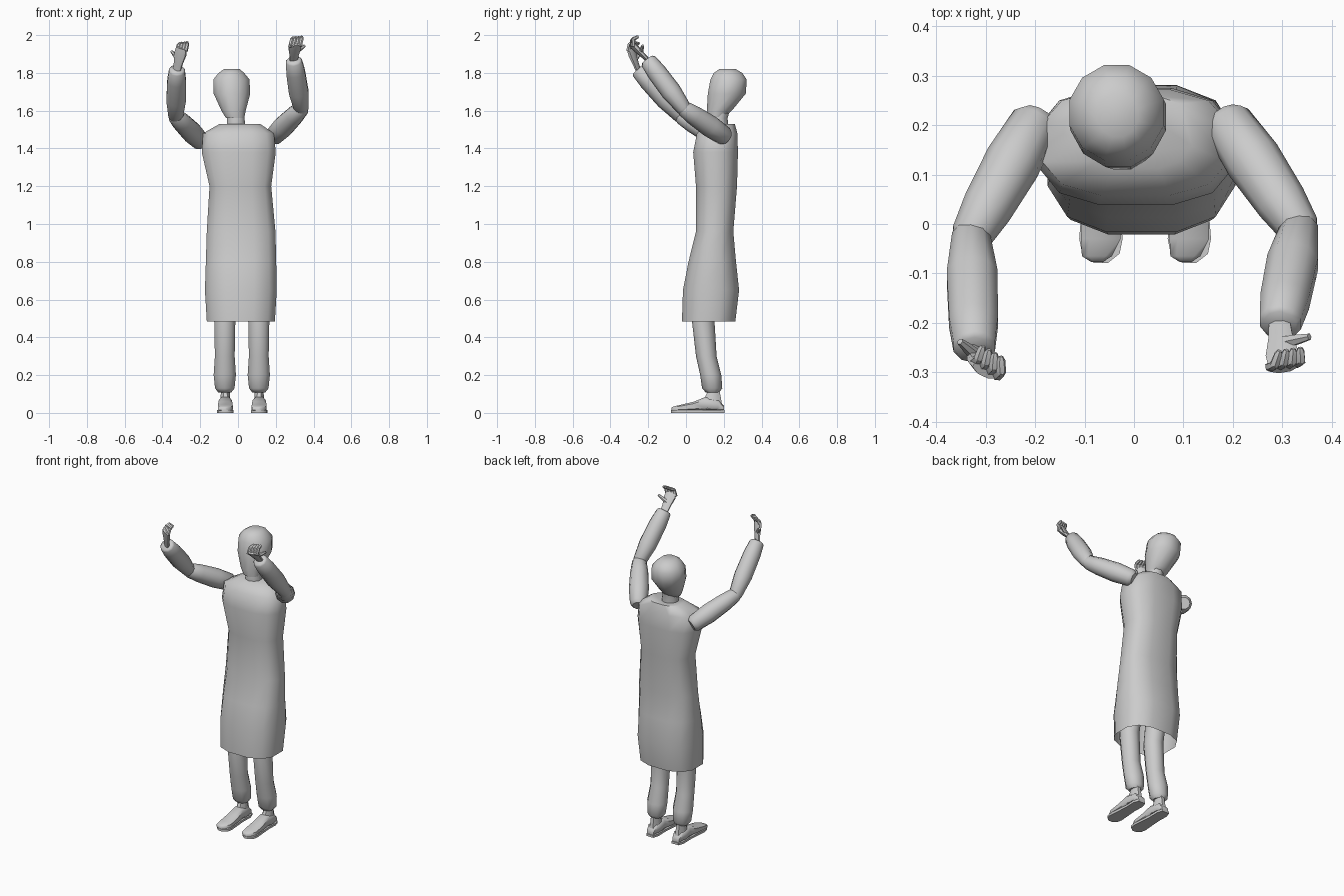
import bpy, bmesh, math
from mathutils import Vector

if "Cube" in bpy.data.objects:
    bpy.data.objects.remove(bpy.data.objects["Cube"], do_unlink=True)

grey = bpy.data.materials.new("plain grey")
grey.use_nodes = True
grey.diffuse_color = (0.6, 0.6, 0.6, 1)
grey.node_tree.nodes["Principled BSDF"].inputs["Base Color"].default_value = (0.6, 0.6, 0.6, 1)

X, Y, Z = Vector((1, 0, 0)), Vector((0, 1, 0)), Vector((0, 0, 1))


def loft(name, rings, u, v, sides=12, power=1.0, caps=(True, True), turn=0.5):
    """Skin elliptical rings (centre, half size on u, half size on v)."""
    bm = bmesh.new()
    loops = []
    for c, a, b in rings:
        loop = []
        for i in range(sides):
            t = 2 * math.pi * (i + turn) / sides
            cu, sv = math.cos(t), math.sin(t)
            cu = math.copysign(abs(cu) ** power, cu)
            sv = math.copysign(abs(sv) ** power, sv)
            loop.append(bm.verts.new(Vector(c) + u * a * cu + v * b * sv))
        loops.append(loop)
    for lo, hi in zip(loops, loops[1:]):
        for i in range(sides):
            j = (i + 1) % sides
            bm.faces.new((lo[i], lo[j], hi[j], hi[i]))
    if caps[0]:
        bm.faces.new(loops[0][::-1])
    if caps[1]:
        bm.faces.new(loops[-1])
    bmesh.ops.recalc_face_normals(bm, faces=bm.faces)
    me = bpy.data.meshes.new(name)
    bm.to_mesh(me)
    bm.free()
    me.materials.append(grey)
    ob = bpy.data.objects.new(name, me)
    bpy.context.collection.objects.link(ob)
    bpy.ops.object.select_all(action='DESELECT')
    ob.select_set(True)
    bpy.context.view_layer.objects.active = ob
    bpy.ops.object.shade_smooth_by_angle(angle=math.radians(50))
    return ob


def limb(name, start, end, profile, side=X, flat=1.0, sides=10):
    """Round limb from start to end; profile holds (fraction, radius)."""
    start, end = Vector(start), Vector(end)
    d = (end - start).normalized()
    u = (side - d * side.dot(d)).normalized()
    rings = [(start.lerp(end, f), r, r * flat) for f, r in profile]
    return loft(name, rings, u, d.cross(u), sides)


def column(name, levels, **kw):
    """Upright body; each level is z, x min, x max, y min, y max."""
    rings = [(((x0 + x1) / 2, (y0 + y1) / 2, z), (x1 - x0) / 2, (y1 - y0) / 2)
             for z, x0, x1, y0, y1 in levels]
    return loft(name, rings, X, Y, **kw)


# Robe, open at the hem
robe = column("robe", [
    (0.485, -0.17, 0.20, -0.025, 0.265), (0.65, -0.18, 0.21, -0.02, 0.285),
    (0.80, -0.175, 0.207, 0.01, 0.268), (0.96, -0.17, 0.203, 0.05, 0.253),
    (1.20, -0.155, 0.18, 0.05, 0.273), (1.38, -0.197, 0.205, 0.035, 0.278),
    (1.48, -0.19, 0.195, 0.055, 0.275), (1.53, -0.10, 0.12, 0.11, 0.26)],
    power=0.75, caps=(False, True))

# Neck and head
column("neck", [(1.48, -0.065, 0.045, 0.13, 0.23), (1.56, -0.06, 0.037, 0.12, 0.22),
                (1.63, -0.06, 0.035, 0.14, 0.24)], sides=10)
column("head", [
    (1.56, -0.065, 0.035, 0.115, 0.20), (1.60, -0.09, 0.043, 0.108, 0.245),
    (1.69, -0.132, 0.068, 0.112, 0.32), (1.765, -0.134, 0.064, 0.126, 0.325),
    (1.80, -0.105, 0.035, 0.145, 0.30), (1.82, -0.075, 0.01, 0.175, 0.265)])

# Arms and hands, raised at slightly different heights
arms = {
    "left": dict(shoulder=(0.19, 0.205, 1.465), elbow=(0.335, -0.01, 1.61),
                 wrist=(0.295, -0.205, 1.87), knuckle=(0.302, -0.285, 1.95),
                 tip=(0.315, -0.268, 1.99), thumb=(0.355, -0.228, 1.945), across=(1, 0.15, 0.1)),
    "right": dict(shoulder=(-0.20, 0.205, 1.44), elbow=(-0.33, -0.025, 1.57),
                  wrist=(-0.323, -0.255, 1.82), knuckle=(-0.30, -0.293, 1.925),
                  tip=(-0.288, -0.272, 1.96), thumb=(-0.352, -0.238, 1.915), across=(0.85, -0.5, 0.1)),
}
for side, a in arms.items():
    p = {k: Vector(val) for k, val in a.items()}
    limb(side + "_upper_arm", p["shoulder"], p["elbow"],
         [(-0.06, 0.035), (0.0, 0.05), (0.35, 0.058), (0.75, 0.052), (1.0, 0.042), (1.08, 0.025)])
    limb(side + "_forearm", p["elbow"], p["wrist"],
         [(-0.05, 0.03), (0.0, 0.04), (0.35, 0.054), (0.75, 0.052), (0.97, 0.044), (1.0, 0.035)])
    across = p["across"].normalized()
    limb(side + "_palm", p["wrist"].lerp(p["knuckle"], -0.2), p["knuckle"],
         [(0, 0.022), (0.4, 0.026), (0.8, 0.036), (1.05, 0.032)], across, 0.5, 8)
    for i in range(4):
        shift = across * (i - 1.5) * 0.018
        bend = p["knuckle"].lerp(p["tip"], 0.7) + Y * -0.008 + shift
        limb(f"{side}_finger_{i + 1}", p["knuckle"] + shift - Z * 0.012, bend,
             [(0, 0.011), (1, 0.010), (1.15, 0.006)], across, sides=6)
        limb(f"{side}_fingertip_{i + 1}", bend, p["tip"] + shift * 0.8 + Y * 0.012,
             [(0, 0.010), (0.8, 0.009), (1.1, 0.005)], across, sides=6)
    limb(side + "_thumb", p["wrist"].lerp(p["knuckle"], 0.45), p["thumb"],
         [(0, 0.014), (0.6, 0.011), (1, 0.007)], Y, sides=6)

# Legs and feet
for side, x, fx in (("left", 0.11, 0.112), ("right", -0.07, -0.067)):
    column(side + "_leg", [
        (z, x - w, x + w, y0, y1) for z, w, y0, y1 in (
            (0.90, 0.06, 0.08, 0.22), (0.50, 0.059, 0.03, 0.15), (0.30, 0.055, 0.053, 0.162),
            (0.20, 0.062, 0.075, 0.187), (0.13, 0.054, 0.085, 0.192), (0.108, 0.036, 0.105, 0.175))],
        sides=10)
    column(side + "_ankle", [
        (z, fx - w, fx + w, y0, y1) for z, w, y0, y1 in (
            (0.02, 0.036, 0.07, 0.20), (0.07, 0.029, 0.09, 0.19), (0.12, 0.024, 0.115, 0.18))],
        sides=8)
    # Wedge foot on a thin sole
    loft(side + "_foot", [
        ((fx + dx, y, 0.01 + h / 2), w, h / 2) for y, dx, w, h in (
            (0.20, 0, 0.024, 0.03), (0.17, 0, 0.034, 0.06), (0.10, 0, 0.036, 0.075),
            (0.04, 0, 0.040, 0.05), (-0.03, 0, 0.042, 0.033), (-0.065, -0.008, 0.032, 0.025),
            (-0.077, -0.008, 0.012, 0.018))], X, Z, sides=8, power=0.6)
    outline = [(0.205, 0.024), (0.17, 0.036), (0.10, 0.034), (-0.03, 0.044), (-0.06, 0.038), (-0.079, 0.014)]
    loft(side + "_sole", [((fx, y, 0.007), w, 0.007) for y, w in outline],
         X, Z, sides=4, power=0.01)
